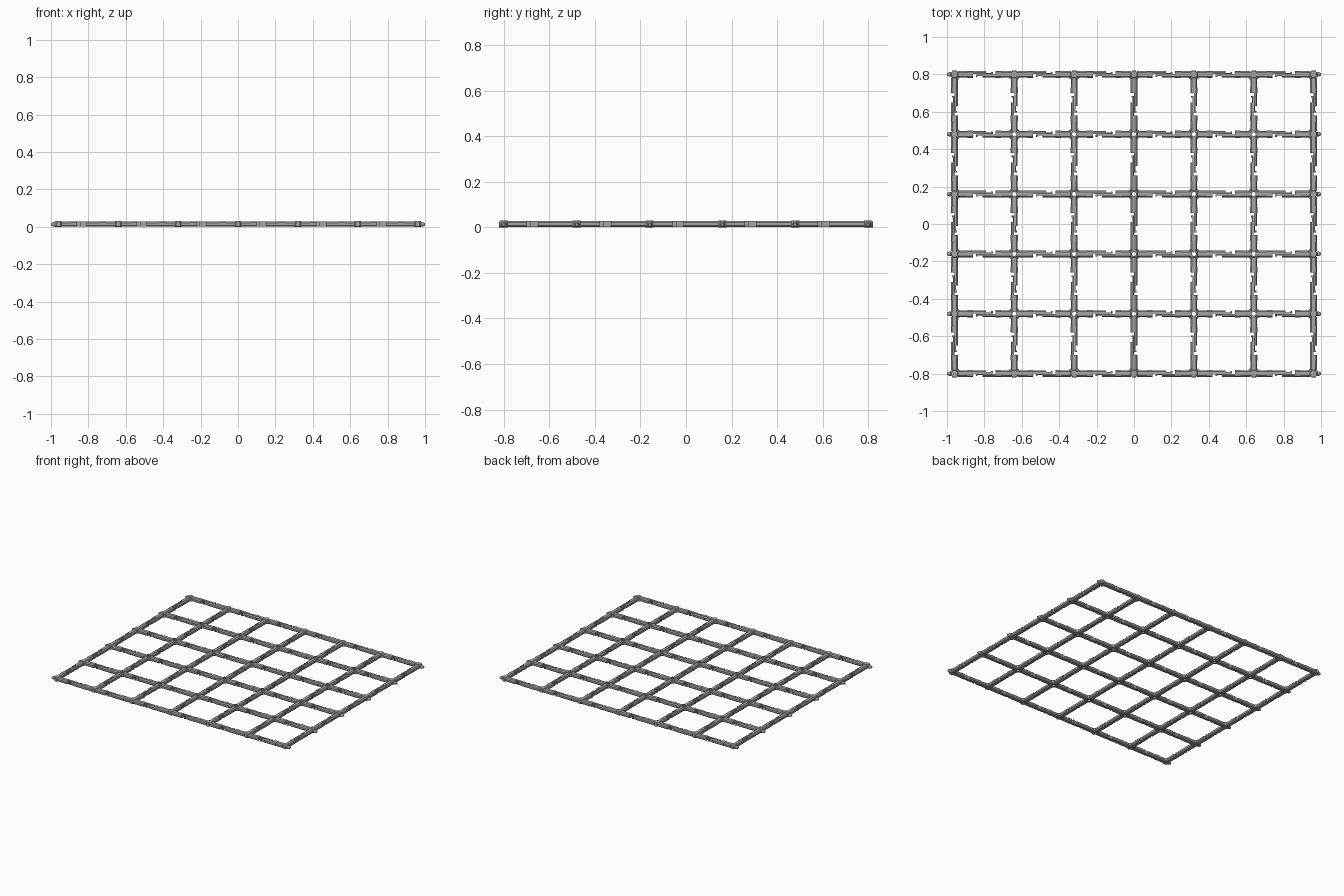
import bpy, bmesh, math
from mathutils import Matrix, Vector

if "Cube" in bpy.data.objects:
    bpy.data.objects.remove(bpy.data.objects["Cube"])

STEP, COLS, ROWS = 0.32, 7, 6
HALF, LOW, TOP, CH = 0.018, 0.001, 0.028, 0.007

grey = bpy.data.materials.new("plastic_grey")
grey.use_nodes = True
colour = (0.38, 0.38, 0.375, 1)
grey.diffuse_color = colour
grey.node_tree.nodes["Principled BSDF"].inputs["Base Color"].default_value = colour


def loft(bm, loops, caps=True, ring=False):
    """Skin a list of point loops; cap the ends or join the last to the first."""
    vs = [[bm.verts.new(p) for p in loop] for loop in loops]
    n = len(vs[0])
    pairs = list(zip(vs, vs[1:])) + ([(vs[-1], vs[0])] if ring else [])
    for a, b in pairs:
        for i in range(n):
            j = (i + 1) % n
            bm.faces.new((a[i], a[j], b[j], b[i]))
    if caps and not ring:
        bm.faces.new(vs[0][::-1])
        bm.faces.new(vs[-1])


def strip(bm, x0, x1, y0, y1, turn, c0=0.0, c1=0.0, top=TOP):
    """Bar along x, with chamfer c0 on its y0 side and c1 on its y1 side."""
    c0, c1 = max(c0, 0.0005), max(c1, 0.0005)
    sec = [(y0 + c0, LOW), (y1 - c1, LOW), (y1, LOW + c1), (y1, top - c1),
           (y1 - c1, top), (y0 + c0, top), (y0, top - c0), (y0, LOW + c0)]
    loft(bm, [[turn @ Vector((x, y, z)) for y, z in sec] for x in (x0, x1)])


def finish(bm, name):
    bmesh.ops.recalc_face_normals(bm, faces=bm.faces)
    me = bpy.data.meshes.new(name)
    bm.to_mesh(me)
    bm.free()
    me.materials.append(grey)
    return me


def place(me, name, loc, angle=0):
    ob = bpy.data.objects.new(name, me)
    ob.location = loc
    ob.rotation_euler.z = angle
    bpy.context.collection.objects.link(ob)
    return ob


# Rail: two interlocking halves, each with a half-width arm and a hooked finger
def rail_mesh():
    bm = bmesh.new()
    for angle in (0, math.pi):
        t = Matrix.Rotation(angle, 3, 'Z')
        strip(bm, -STEP / 2 + 0.016, -0.06, -HALF, HALF, t, CH, CH)
        strip(bm, -0.06, 0.01, 0.001, HALF, t, 0, CH)
        strip(bm, 0.01, 0.045, 0.001, 0.008, t)
        strip(bm, 0.036, 0.045, 0.008, 0.014, t)
        # raised sleeve where the arm leaves the rail
        strip(bm, -0.09, -0.06, -HALF - 0.001, HALF + 0.001, t, CH, CH, TOP + 0.001)
    return finish(bm, "rail")


# Hub: chamfered octagonal joint, bored through or solid, with corner fillets
def octagon(r, z, n=16):
    pts = []
    for i in range(n):
        a = i * math.tau / n
        d = r / math.cos((a + math.pi / 8) % (math.pi / 4) - math.pi / 8)
        pts.append((d * math.cos(a), d * math.sin(a), z))
    return pts


def circle(r, z, n=16):
    return [(r * math.cos(i * math.tau / n), r * math.sin(i * math.tau / n), z) for i in range(n)]


def hub_mesh(bored, quadrants):
    bm = bmesh.new()
    shell = [octagon(0.017, 0), octagon(0.02, 0.004), octagon(0.02, 0.025), octagon(0.017, 0.03)]
    if bored:
        loft(bm, [circle(0.011, 0)] + shell + [circle(0.011, 0.03)], ring=True)
    else:
        loft(bm, shell)
    for sx, sy in quadrants:
        a, b = 0.016, 0.03
        tri = [(sx * a, sy * a), (sx * b, sy * a), (sx * a, sy * b)]
        loft(bm, [[(x, y, z) for x, y in tri] for z in (0.004, 0.025)])
    return finish(bm, "hub")


# Stud: short tapered peg lying on its side, pointing along +x
def stud_mesh():
    bm = bmesh.new()
    loops = []
    for x, r in ((0, 0.012), (0.01, 0.012), (0.022, 0.006)):
        loops.append([(x, p[0], p[1] + 0.0125) for p in circle(r, 0, 12)])
    loft(bm, loops)
    return finish(bm, "stud")


# Boss: shallow round plate on the outer face of an edge hub
def boss_mesh():
    bm = bmesh.new()
    loops = [[(x, p[0], p[1] + 0.0125) for p in circle(0.012, 0, 12)] for x in (0, 0.003)]
    loft(bm, loops)
    return finish(bm, "boss")


rail, stud, boss = rail_mesh(), stud_mesh(), boss_mesh()
xs = [(i - (COLS - 1) / 2) * STEP for i in range(COLS)]
ys = [(j - (ROWS - 1) / 2) * STEP for j in range(ROWS)]

hubs = {}
for i, x in enumerate(xs):
    for j, y in enumerate(ys):
        quads = tuple((sx, sy) for sx in (-1, 1) for sy in (-1, 1)
                      if 0 <= i + sx < COLS and 0 <= j + sy < ROWS)
        if quads not in hubs:
            hubs[quads] = hub_mesh(len(quads) == 4, quads)
        place(hubs[quads], f"hub_{i}_{j}", (x, y, 0))
        if i < COLS - 1:
            place(rail, f"cross_rail_{i}_{j}", (x + STEP / 2, y, 0))
        if j < ROWS - 1:
            place(rail, f"long_rail_{i}_{j}", (x, y + STEP / 2, 0), math.pi / 2)

# Studs on the left and right edges, bosses on the front and back edges
for j, y in enumerate(ys):
    place(stud, f"left_stud_{j}", (xs[-1] + 0.018, y, 0))
    place(stud, f"right_stud_{j}", (xs[0] - 0.018, y, 0), math.pi)
for i, x in enumerate(xs):
    place(boss, f"back_boss_{i}", (x, ys[-1] + 0.018, 0), math.pi / 2)
    place(boss, f"front_boss_{i}", (x, ys[0] - 0.018, 0), -math.pi / 2)
